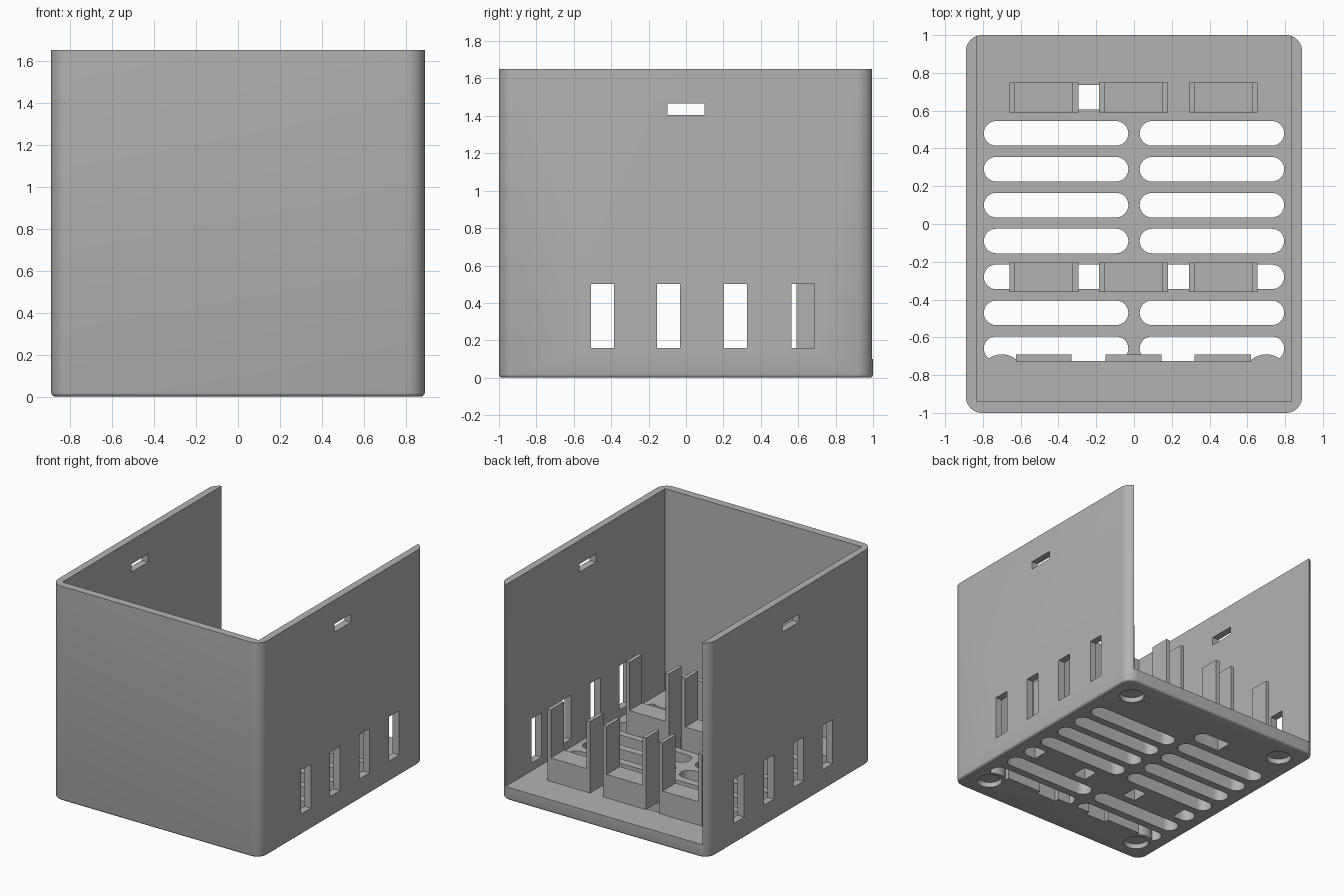
import bpy, bmesh, math
from mathutils import Matrix

if "Cube" in bpy.data.objects:
    bpy.data.objects.remove(bpy.data.objects["Cube"])

FLOOR, TOP = 0.10, 1.65
grey = bpy.data.materials.new("plain grey")
grey.diffuse_color = (0.45, 0.45, 0.45, 1)
grey.use_nodes = True
grey.node_tree.nodes["Principled BSDF"].inputs["Base Color"].default_value = grey.diffuse_color


def finish(bm, name):
    bmesh.ops.recalc_face_normals(bm, faces=bm.faces[:])
    me = bpy.data.meshes.new(name)
    bm.to_mesh(me)
    bm.free()
    ob = bpy.data.objects.new(name, me)
    bpy.context.collection.objects.link(ob)
    me.materials.append(grey)
    return ob


def add_box(bm, x0, x1, y0, y1, z0, z1):
    m = Matrix.Translation(((x0 + x1) / 2, (y0 + y1) / 2, (z0 + z1) / 2)) @ \
        Matrix.Diagonal((x1 - x0, y1 - y0, z1 - z0, 1))
    bmesh.ops.create_cube(bm, size=1, matrix=m)


def add_cylinder(bm, x, y, r, z0, z1):
    bmesh.ops.create_cone(bm, cap_ends=True, segments=48, radius1=r, radius2=r, depth=z1 - z0,
                          matrix=Matrix.Translation((x, y, (z0 + z1) / 2)))


def add_prism(bm, pts, vec):
    f = bm.faces.new([bm.verts.new(p) for p in pts])
    ext = bmesh.ops.extrude_face_region(bm, geom=[f])["geom"]
    bmesh.ops.translate(bm, vec=vec, verts=[v for v in ext if isinstance(v, bmesh.types.BMVert)])
    bm.faces.ensure_lookup_table()


def cut(ob, cutter):
    cutter.hide_render = True
    mod = ob.modifiers.new("cut", 'BOOLEAN')
    mod.operation, mod.solver, mod.object = 'DIFFERENCE', 'EXACT', cutter
    bpy.context.view_layer.objects.active = ob
    bpy.ops.object.modifier_apply(modifier=mod.name)
    bpy.data.objects.remove(cutter)


corners = [(sx * 0.70, sy * 0.81) for sx in (-1, 1) for sy in (-1, 1)]
cradle_x = [(-0.66, -0.295), (-0.185, 0.18), (0.29, 0.655)]
cradle_y = [(0.59, 0.75), (-0.36, -0.205)]
stop_x = [(-0.625, -0.33), (-0.15, 0.145), (0.32, 0.62)]
stop_y = (-0.73, -0.69)

# Case: rounded block with a softened bottom edge
bm = bmesh.new()
add_box(bm, -0.89, 0.89, -1, 1, 0, TOP)
upright = [e for e in bm.edges if abs(e.verts[0].co.z - e.verts[1].co.z) > 1]
bmesh.ops.bevel(bm, geom=upright, offset=0.085, segments=10, profile=0.5, affect='EDGES')
low = [e for e in bm.edges if all(v.co.z < 1e-4 for v in e.verts)]
bmesh.ops.bevel(bm, geom=low, offset=0.018, segments=3, profile=0.5, affect='EDGES')
case = finish(bm, "case")

# Cavity, open at the top and back
bm = bmesh.new()
add_box(bm, -0.835, 0.835, -0.94, 1.2, FLOOR, 2)
cut(case, finish(bm, "cavity_cutter"))

# Side windows and upper latch slots, through both walls
bm = bmesh.new()
for y in (-0.447, -0.094, 0.265, 0.625):
    add_box(bm, -1, 1, y - 0.061, y + 0.061, 0.16, 0.50)
add_box(bm, -1, 1, -0.1, 0.1, 1.405, 1.467)
cut(case, finish(bm, "window_cutter"))

# Floor vents: round-ended slots, kept solid under the fittings and around the feet
bm = bmesh.new()
r = 0.065
for i in range(8):
    y = 0.67 - 0.19 * i
    for x0, x1 in ((-0.795, -0.03), (0.03, 0.795)):
        pts = []
        for cx, start in ((x1 - r, -90), (x0 + r, 90)):
            for k in range(17):
                a = math.radians(start + k * 180 / 16)
                pts.append((cx + r * math.cos(a), y + r * math.sin(a), -0.05))
        add_prism(bm, pts, (0, 0, FLOOR + 0.10))
vents = finish(bm, "vent_cutter")
bm = bmesh.new()
for x, y in corners:
    add_cylinder(bm, x, y, 0.12, -0.2, 0.3)
for x0, x1 in cradle_x:
    for y0, y1 in cradle_y:
        add_box(bm, x0, x1, y0, y1, -0.2, 0.3)
keep = finish(bm, "keep_solid_cutter")
cut(vents, keep)
bm = bmesh.new()
for x0, x1 in stop_x:
    add_box(bm, x0, x1, *stop_y, -0.2, 0.3)
cut(vents, finish(bm, "keep_stop_cutter"))
cut(case, vents)

# Foot recesses under the corners
bm = bmesh.new()
for x, y in corners:
    add_cylinder(bm, x, y, 0.09, -0.1, 0.04)
cut(case, finish(bm, "foot_recess_cutter"))

# Cradles: low block with a tall fin at each end
t, seat, fin = 0.03, 0.28, 0.65
for row, (y0, y1) in zip(("back", "middle"), cradle_y):
    bm = bmesh.new()
    for a, b in cradle_x:
        profile = [(a, FLOOR), (b, FLOOR), (b, fin), (b - t, fin),
                   (b - t, seat), (a + t, seat), (a + t, fin), (a, fin)]
        add_prism(bm, [(x, y0, z) for x, z in profile], (0, y1 - y0, 0))
    finish(bm, row + "_cradles")

# Front stop plates
bm = bmesh.new()
for x0, x1 in stop_x:
    add_box(bm, x0, x1, *stop_y, FLOOR, 0.39)
finish(bm, "front_stops")

bpy.ops.object.select_all(action='DESELECT')
case.select_set(True)
bpy.context.view_layer.objects.active = case
bpy.ops.object.shade_smooth_by_angle(angle=math.radians(35))
